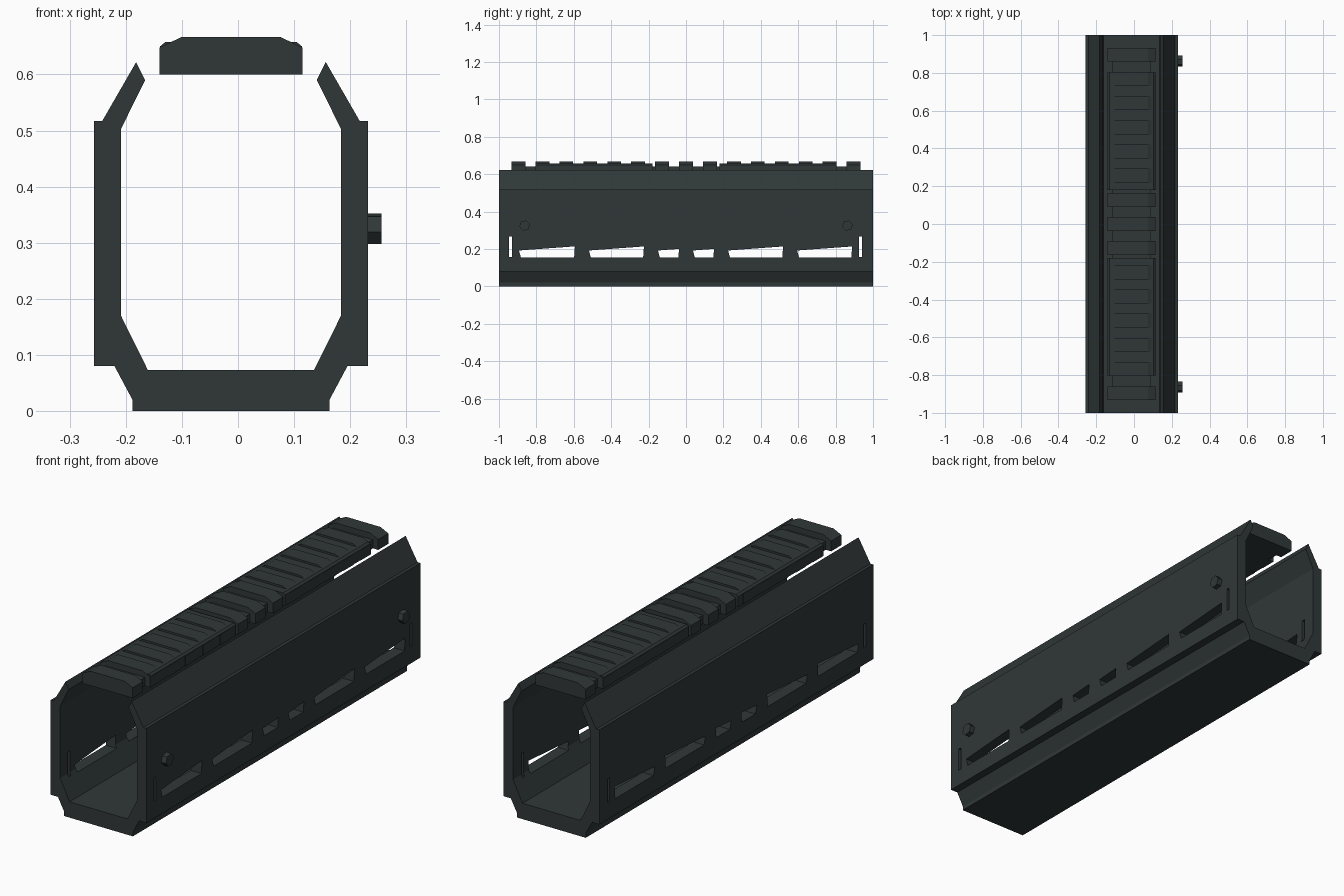
import bpy, bmesh, math
from mathutils import Matrix

if "Cube" in bpy.data.objects:
    bpy.data.objects.remove(bpy.data.objects["Cube"])

CX = -0.0125  # centre line of the body (the bolts stick out on +x)

mat = bpy.data.materials.new("dark grey green")
mat.diffuse_color = (0.03, 0.039, 0.039, 1)
mat.use_nodes = True
mat.node_tree.nodes["Principled BSDF"].inputs["Base Color"].default_value = mat.diffuse_color


def make_object(name, bm):
    bmesh.ops.recalc_face_normals(bm, faces=bm.faces)
    me = bpy.data.meshes.new(name)
    bm.to_mesh(me)
    bm.free()
    me.materials.append(mat)
    ob = bpy.data.objects.new(name, me)
    bpy.context.collection.objects.link(ob)
    return ob


def extrude_face(bm, points, offset):
    """Add a prism: a flat polygon pushed along an offset."""
    face = bm.faces.new([bm.verts.new(p) for p in points])
    res = bmesh.ops.extrude_face_region(bm, geom=[face], use_keep_orig=True)
    verts = [v for v in res["geom"] if isinstance(v, bmesh.types.BMVert)]
    bmesh.ops.translate(bm, verts=verts, vec=offset)


def mirrored(half):
    """Right half of an x-z profile -> full closed profile."""
    return half + [(-x, z) for x, z in reversed(half)]


def add_bar(bm, half, y0, y1):
    pts = [(CX + x, y0, z) for x, z in mirrored(half)]
    extrude_face(bm, pts, (0, y1 - y0, 0))


# Handguard shell: open-topped channel
bm = bmesh.new()
half_shell = [(0.1755, 0), (0.1755, 0.02), (0.2075, 0.08), (0.2445, 0.08),
              (0.2445, 0.517), (0.2295, 0.517), (0.169, 0.622), (0.153, 0.59),
              (0.196, 0.503), (0.196, 0.17), (0.148, 0.073)]
add_bar(bm, half_shell, -1, 1)
shell = make_object("handguard_shell", bm)

# Vent slots cut through both sides
bm = bmesh.new()
slots = [(-0.893, -0.594), (-0.519, -0.225), (-0.15, -0.037),
         (0.037, 0.15), (0.225, 0.519), (0.594, 0.888)]
for y0, y1 in slots:
    rise = 0.022 * (y1 - y0) / 0.3
    extrude_face(bm, [(-0.4, y0 + 0.01, 0.155), (-0.4, y1 - 0.004, 0.155),
                      (-0.4, y1, 0.192 + rise), (-0.4, y0, 0.192)], (0.8, 0, 0))
for y in (-0.938, 0.932):
    extrude_face(bm, [(-0.4, y - 0.008, 0.157), (-0.4, y + 0.008, 0.157),
                      (-0.4, y + 0.008, 0.267), (-0.4, y - 0.008, 0.267)], (0.8, 0, 0))
cutter = make_object("slot_cutter", bm)
cutter.hide_render = True
mod = shell.modifiers.new("slots", "BOOLEAN")
mod.operation = "DIFFERENCE"
mod.solver = "EXACT"
mod.object = cutter
bpy.context.view_layer.objects.active = shell
bpy.ops.object.modifier_apply(modifier=mod.name)
bpy.data.objects.remove(cutter)

# Top rail: narrow core and fifteen chamfered teeth
bm = bmesh.new()
add_bar(bm, [(0.1, 0.6), (0.1, 0.64)], -0.92, 0.92)
make_object("rail_core", bm)

bm = bmesh.new()
tooth = [(0.1275, 0.6), (0.1275, 0.648), (0.0875, 0.667)]
for k in range(-7, 8):
    add_bar(bm, tooth, k * 0.128 - 0.037, k * 0.128 + 0.037)
make_object("rail_teeth", bm)

# Two rail covers filling the gaps between the teeth
for name, s in (("front_rail_cover", -1), ("rear_rail_cover", 1)):
    bm = bmesh.new()
    add_bar(bm, [(0.1265, 0.601), (0.1265, 0.65), (0.117, 0.658)],
            min(s * 0.18, s * 0.8), max(s * 0.18, s * 0.8))
    make_object(name, bm)

# Hex bolts on the right side
for name, y in (("front_bolt", -0.863), ("rear_bolt", 0.863)):
    bm = bmesh.new()
    bmesh.ops.create_cone(bm, cap_ends=True, segments=6, radius1=0.029,
                          radius2=0.029, depth=0.035,
                          matrix=Matrix.Translation((0.2385, y, 0.325))
                          @ Matrix.Rotation(math.radians(12), 4, "X")
                          @ Matrix.Rotation(math.pi / 2, 4, "Y"))
    make_object(name, bm)
